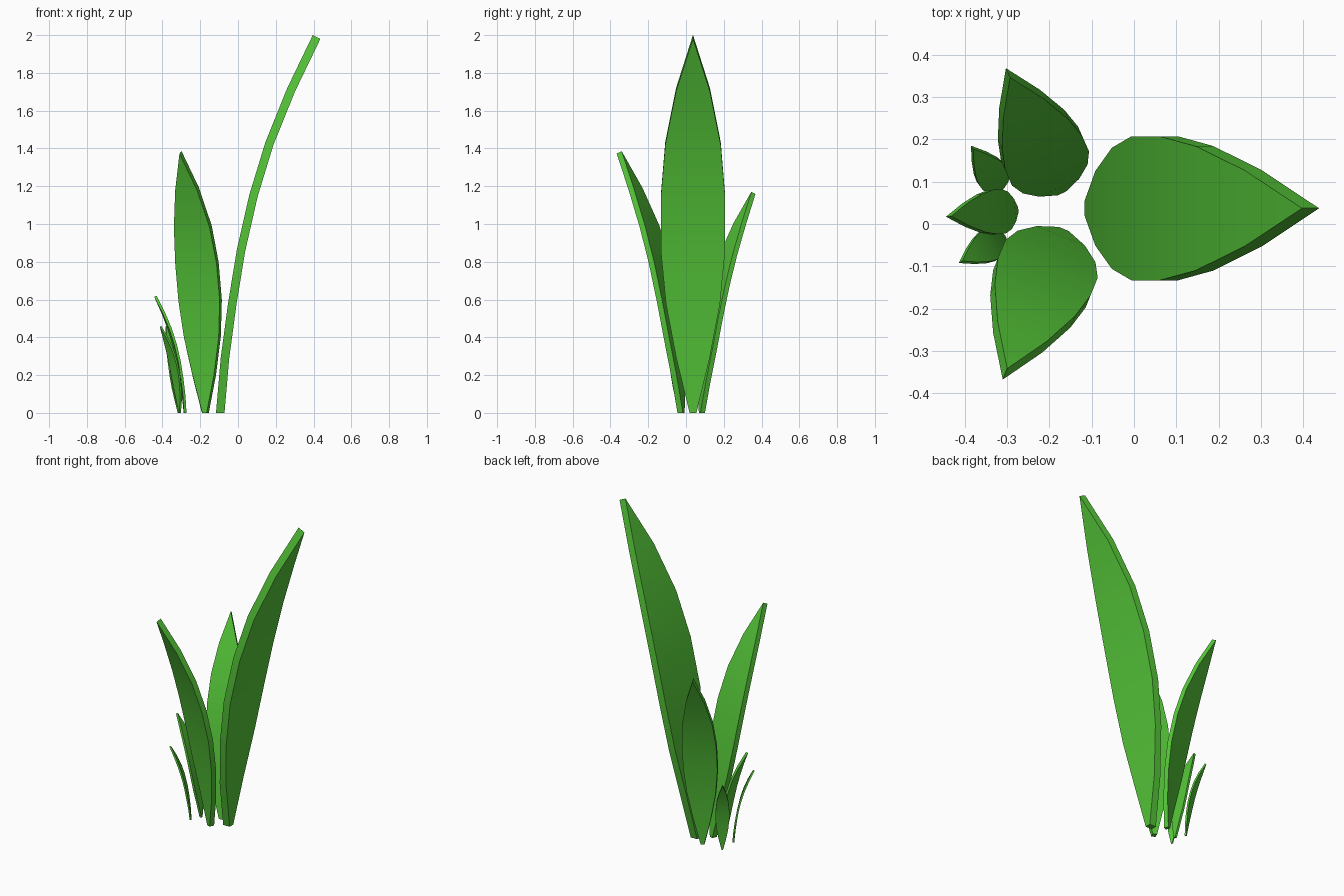
import bpy, bmesh, math
from mathutils import Vector, Matrix

if "Cube" in bpy.data.objects:
    bpy.data.objects.remove(bpy.data.objects["Cube"])

green = bpy.data.materials.new("leaf_green")
green.diffuse_color = (0.09, 0.56, 0.04, 1)
green.use_nodes = True
green.node_tree.nodes["Principled BSDF"].inputs["Base Color"].default_value = green.diffuse_color

# Leaf stations for the full-size leaf: outward lean, height, half width
STATIONS = [(0, 0, 0.018), (0.025, 0.29, 0.088), (0.064, 0.58, 0.143),
            (0.110, 0.86, 0.170), (0.176, 1.15, 0.170), (0.260, 1.425, 0.147),
            (0.375, 1.71, 0.090), (0.510, 1.99, 0.0005)]
HALF_THICK = 0.0225


def leaf(name, x, y, degrees, scale):
    """Curved slab leaf, leaning outwards in the given direction."""
    bm = bmesh.new()
    rows = []
    for i, (lean, z, w) in enumerate(STATIONS):
        a, b = STATIONS[max(i - 1, 0)], STATIONS[min(i + 1, len(STATIONS) - 1)]
        t = Vector((b[0] - a[0], 0, b[1] - a[1])).normalized()
        n = Vector((t.z, 0, -t.x)) if i else Vector((1, 0, 0))
        c = Vector((lean, 0, z))
        rows.append([bm.verts.new(c + n * HALF_THICK * s + Vector((0, w * k, 0)))
                     for s, k in ((1, -1), (1, 1), (-1, 1), (-1, -1))])
    for r0, r1 in zip(rows, rows[1:]):
        for j in range(4):
            k = (j + 1) % 4
            bm.faces.new((r0[j], r0[k], r1[k], r1[j]))
    bm.faces.new(rows[0][::-1])
    bm.faces.new(rows[-1])
    bm.transform(Matrix.Translation((x, y, 0))
                 @ Matrix.Rotation(math.radians(degrees), 4, 'Z')
                 @ Matrix.Scale(scale, 4))
    bmesh.ops.recalc_face_normals(bm, faces=bm.faces)
    me = bpy.data.meshes.new(name)
    bm.to_mesh(me)
    bm.free()
    me.materials.append(green)
    ob = bpy.data.objects.new(name, me)
    bpy.context.collection.objects.link(ob)
    bpy.ops.object.select_all(action='DESELECT')
    ob.select_set(True)
    bpy.context.view_layer.objects.active = ob
    bpy.ops.object.shade_smooth_by_angle(angle=math.radians(30))


# One tall leaf, two medium, three small sprouts
leaf("tall_leaf", -0.094, 0.037, 0, 1.0)
leaf("front_leaf", -0.172, -0.026, 248, 0.693)
leaf("back_leaf", -0.176, 0.084, 114, 0.585)
leaf("left_sprout", -0.28, 0.033, 185.5, 0.31)
leaf("back_sprout", -0.313, 0.086, 126, 0.23)
leaf("front_sprout", -0.308, -0.031, 210, 0.23)
